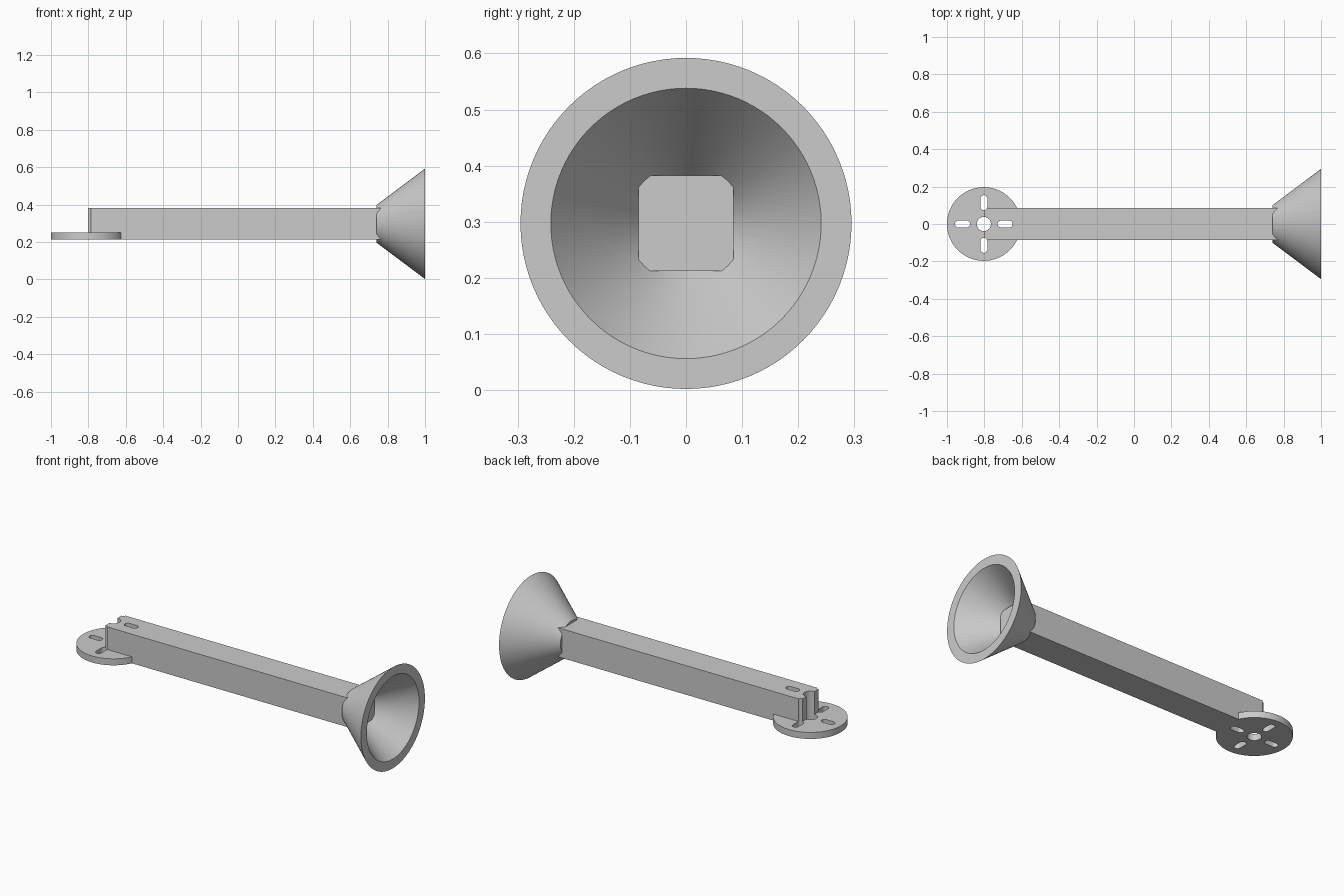
import bpy, bmesh, math
from mathutils import Matrix, Vector

if "Cube" in bpy.data.objects:
    bpy.data.objects.remove(bpy.data.objects["Cube"], do_unlink=True)

AXIS_Z = 0.297      # height of the arm and funnel axis
HALF = 0.085        # half width of the square arm
HUB_X = -0.803      # centre of the round mounting plate
BASE_Z = AXIS_Z - HALF

grey = bpy.data.materials.new("plain grey")
grey.use_nodes = True
colour = (0.6, 0.6, 0.6, 1)
grey.diffuse_color = colour
grey.node_tree.nodes["Principled BSDF"].inputs["Base Color"].default_value = colour


def finish(name, bm):
    bmesh.ops.recalc_face_normals(bm, faces=bm.faces)
    mesh = bpy.data.meshes.new(name)
    bm.to_mesh(mesh)
    bm.free()
    mesh.materials.append(grey)
    obj = bpy.data.objects.new(name, mesh)
    bpy.context.collection.objects.link(obj)
    return obj


def prism(name, outline, z0, z1):
    """Extrude a flat outline upwards."""
    bm = bmesh.new()
    face = bm.faces.new([bm.verts.new((x, y, z0)) for x, y in outline])
    top = bmesh.ops.extrude_face_region(bm, geom=[face])["geom"]
    verts = [v for v in top if isinstance(v, bmesh.types.BMVert)]
    bmesh.ops.translate(bm, verts=verts, vec=(0, 0, z1 - z0))
    return finish(name, bm)


def slot_outline(radius, offset=0, straight=0, turn=0, steps=64):
    """Circle, or a round-ended slot lying along its radial direction."""
    rot = Matrix.Rotation(turn, 2)
    points = []
    for i in range(steps):
        a = math.tau * (i + 0.5) / steps
        shift = math.copysign(straight, math.cos(a))
        p = rot @ Vector((offset + shift + radius * math.cos(a), radius * math.sin(a)))
        points.append((HUB_X + p.x, p.y))
    return points


def boolean(target, other, operation):
    mod = target.modifiers.new(operation.lower(), 'BOOLEAN')
    mod.operation = operation
    mod.solver = 'EXACT'
    mod.object = other
    bpy.context.view_layer.objects.active = target
    bpy.ops.object.modifier_apply(modifier=mod.name)
    bpy.data.objects.remove(other, do_unlink=True)


# Square arm joined to the round mounting plate
END_X = 0.82
arm = prism("mounting_arm", [(HUB_X, -HALF), (END_X, -HALF), (END_X, HALF), (HUB_X, HALF)],
            BASE_Z, AXIS_Z + HALF)
plate = prism("mounting_plate", slot_outline(0.197, steps=96), BASE_Z, BASE_Z + 0.038)
boolean(arm, plate, 'UNION')

# Centre hole and four radial slots, right through plate and arm
cuts = [slot_outline(0.038, steps=48)]
cuts += [slot_outline(0.0185, 0.114, 0.022, k * math.pi / 2, 32) for k in range(4)]
for outline in cuts:
    boolean(arm, prism("hole_cutter", outline, 0, 1), 'DIFFERENCE')

# Thick-walled funnel revolved around the arm axis
bm = bmesh.new()
profile = [(0.74, 0.1), (1, 0.295), (1, 0.241), (0.74, 0.046)]
ring = [bm.verts.new((x, 0, AXIS_Z + r)) for x, r in profile]
edges = [bm.edges.new((ring[i], ring[(i + 1) % 4])) for i in range(4)]
bmesh.ops.spin(bm, geom=ring + edges, cent=(0, 0, AXIS_Z), axis=(1, 0, 0),
               angle=math.tau, steps=96)
bmesh.ops.remove_doubles(bm, verts=bm.verts, dist=0.0001)
funnel = finish("funnel", bm)

# Smooth round walls, crisp edges
for obj in (arm, funnel):
    bpy.ops.object.select_all(action='DESELECT')
    obj.select_set(True)
    bpy.context.view_layer.objects.active = obj
    bpy.ops.object.shade_smooth_by_angle(angle=math.radians(30))
